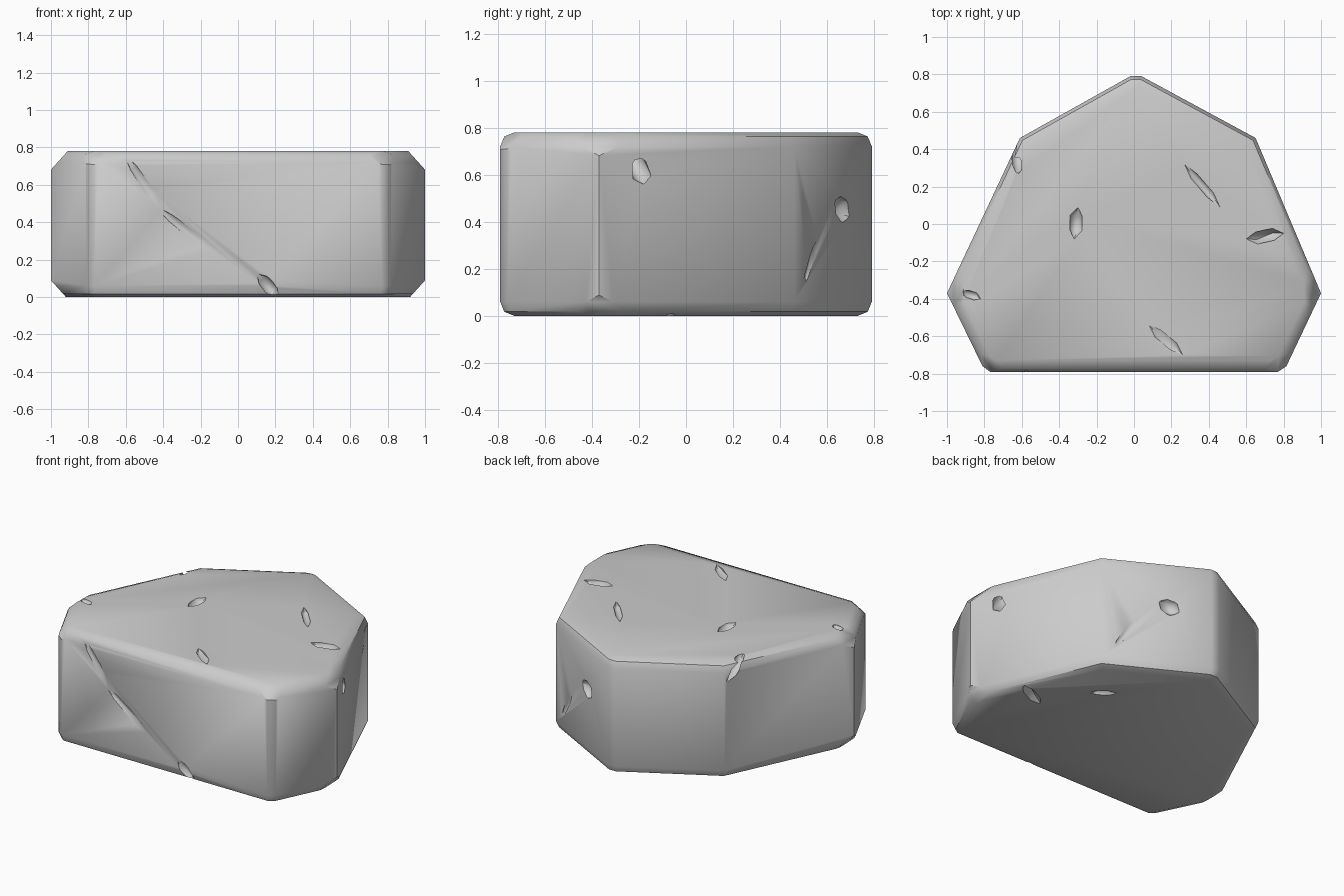
import bpy, bmesh
from mathutils import Vector

if "Cube" in bpy.data.objects:
    bpy.data.objects.remove(bpy.data.objects["Cube"])

H = 0.78
outline = [(-0.77, -0.79), (0.77, -0.79), (0.815, -0.76), (1.0, -0.37), (0.65, 0.46),
           (0.04, 0.79), (-0.02, 0.79), (-0.61, 0.46), (-1.0, -0.37), (-0.81, -0.76)]

# Stone body: seven-sided slab with rounded upper and lower rims
bm = bmesh.new()
base = bm.faces.new([bm.verts.new((x, y, 0)) for x, y in outline])
ext = bmesh.ops.extrude_face_region(bm, geom=[base])
bmesh.ops.translate(bm, vec=(0, 0, H),
                    verts=[v for v in ext["geom"] if isinstance(v, bmesh.types.BMVert)])
bmesh.ops.recalc_face_normals(bm, faces=bm.faces[:])
rims = [e for e in bm.edges if abs(e.verts[0].co.z - e.verts[1].co.z) < 0.01]
bmesh.ops.bevel(bm, geom=rims, offset=0.06, segments=2, profile=0.5,
                affect='EDGES', clamp_overlap=True)


def chop(point, normal):
    """Slice a worn corner off the stone."""
    bmesh.ops.bisect_plane(bm, geom=bm.verts[:] + bm.edges[:] + bm.faces[:],
                           plane_co=point, plane_no=normal, clear_outer=True)
    bmesh.ops.holes_fill(bm, edges=[e for e in bm.edges if e.is_boundary], sides=0)


# Worn side corners, rear corner and front corners
for s in (-1, 1):
    chop((s * 0.965, -0.37, 0.72), (s, 0, 0.9))
    chop((s * 0.965, -0.37, 0.05), (s, 0, -0.9))
    chop((s * 0.77, -0.765, 0.73), (s * 0.5, -0.8, 0.9))
bmesh.ops.recalc_face_normals(bm, faces=bm.faces[:])
mesh = bpy.data.meshes.new("stone")
bm.to_mesh(mesh)
bm.free()
stone = bpy.data.objects.new("stone", mesh)
bpy.context.collection.objects.link(stone)


def gouge(a, b, width, depth):
    """Chisel an elongated faceted chip from a to b."""
    a, b = Vector(a), Vector(b)
    bpy.ops.mesh.primitive_ico_sphere_add(subdivisions=1, radius=1, location=(a + b) / 2)
    c = bpy.context.object
    c.scale = (width, depth, (b - a).length / 2)
    c.rotation_euler = (b - a).to_track_quat('Z', 'Y').to_euler()
    c.name = "chip_cutter"
    c.hide_render = True
    m = stone.modifiers.new("chip", 'BOOLEAN')
    m.operation, m.solver, m.object = 'DIFFERENCE', 'EXACT', c
    bpy.context.view_layer.objects.active = stone
    bpy.ops.object.modifier_apply(modifier=m.name)
    bpy.data.objects.remove(c)


chips = [
    # front face groove and lower notch
    ((-0.62, -0.80, 0.78), (-0.40, -0.80, 0.46), 0.03, 0.03),
    ((-0.46, -0.80, 0.50), (-0.10, -0.80, 0.22), 0.03, 0.03),
    ((0.10, -0.80, 0.13), (0.22, -0.78, -0.01), 0.04, 0.04),
    # pits in the top
    ((-0.32, -0.08, H), (-0.30, 0.09, H), 0.04, 0.04),
    ((0.27, 0.32, H), (0.46, 0.09, H), 0.025, 0.025),
    ((0.08, -0.54, H), (0.26, -0.70, H), 0.03, 0.025),
    ((0.60, -0.08, H), (0.80, -0.05, H), 0.04, 0.05),
    # right side, below the rim
    ((0.80, -0.30, 0.78), (0.98, -0.14, 0.53), 0.05, 0.05),
    # rear right face
    ((0.22, 0.70, 0.42), (0.34, 0.64, 0.49), 0.06, 0.06),
    ((0.60, 0.50, 0.10), (0.45, 0.58, 0.36), 0.025, 0.025),
    # rear left rim and left corner
    ((-0.62, 0.26, 0.80), (-0.62, 0.45, 0.66), 0.04, 0.04),
    ((-0.92, -0.36, 0.78), (-0.82, -0.40, 0.78), 0.025, 0.025),
    # underside
    ((0.62, -0.15, 0.0), (0.85, -0.05, 0.0), 0.04, 0.05),
    ((0.35, 0.25, 0.0), (0.48, 0.15, 0.0), 0.03, 0.03),
]
for chip in chips:
    gouge(*chip)

bpy.ops.object.select_all(action='DESELECT')
stone.select_set(True)
bpy.context.view_layer.objects.active = stone
bpy.ops.object.shade_smooth_by_angle(angle=0.7)
